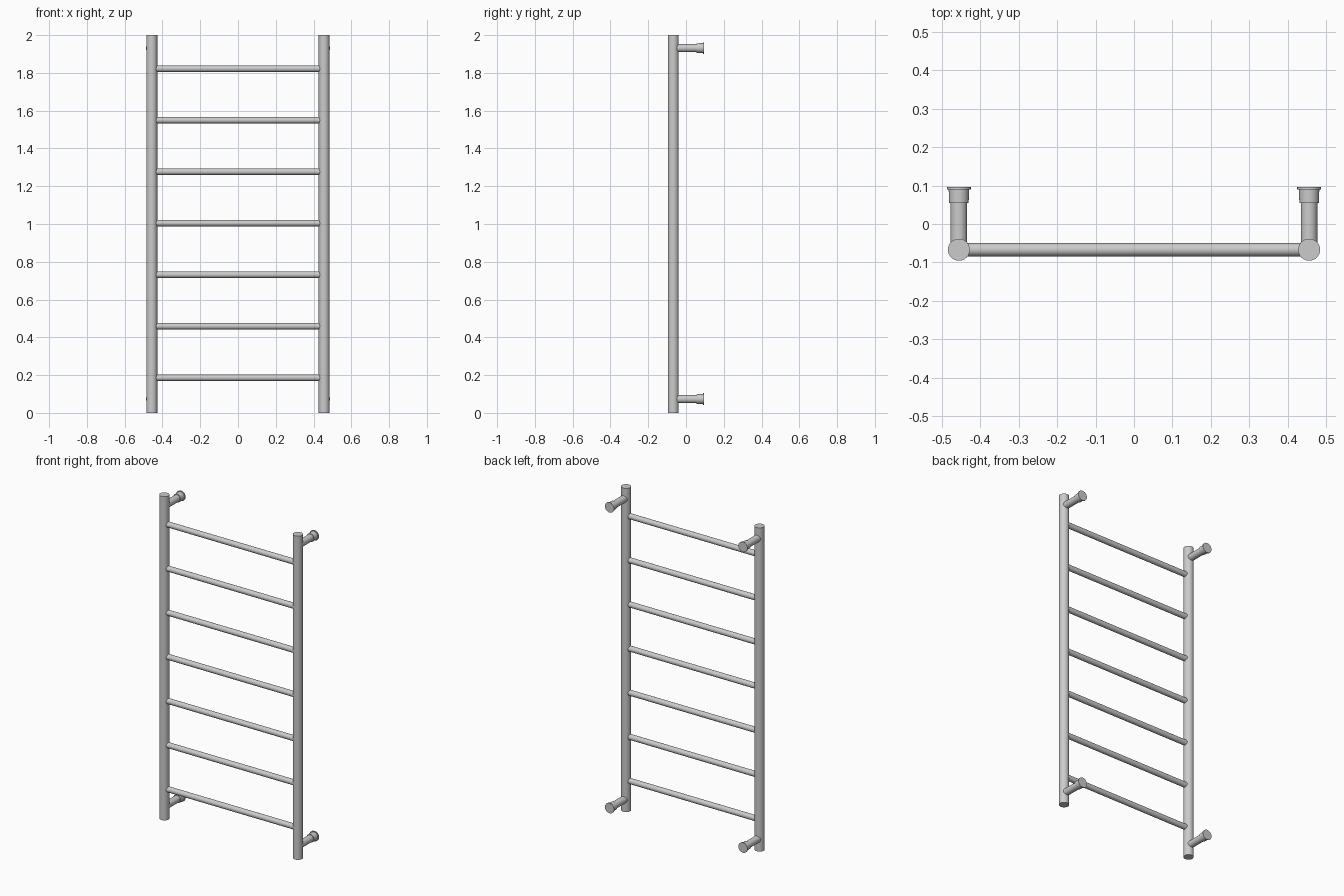
import bpy, bmesh
from math import radians
from mathutils import Matrix

if "Cube" in bpy.data.objects:
    bpy.data.objects.remove(bpy.data.objects["Cube"])

POST_X, FRAME_Y, WALL_Y = 0.456, -0.067, 0.096


def lathe(name, profile, origin, rotation, sides=48):
    """Closed solid turned from (radius, height) rings, capped at both ends."""
    bm = bmesh.new()
    circle = [Matrix.Rotation(radians(360 * i / sides), 3, 'Z').col[0] for i in range(sides)]
    rings = [[bm.verts.new((c.x * r, c.y * r, h)) for c in circle] for r, h in profile]
    for a, b in zip(rings, rings[1:]):
        for i in range(sides):
            j = (i + 1) % sides
            bm.faces.new((a[i], a[j], b[j], b[i]))
    bm.faces.new(rings[0][::-1])
    bm.faces.new(rings[-1])
    bmesh.ops.recalc_face_normals(bm, faces=bm.faces)
    bm.transform(Matrix.Translation(origin) @ rotation)
    mesh = bpy.data.meshes.new(name)
    bm.to_mesh(mesh)
    bm.free()
    obj = bpy.data.objects.new(name, mesh)
    bpy.context.collection.objects.link(obj)
    bpy.ops.object.select_all(action='DESELECT')
    obj.select_set(True)
    bpy.context.view_layer.objects.active = obj
    bpy.ops.object.shade_smooth_by_angle(angle=radians(30))
    return obj


UPRIGHT = Matrix.Identity(4)
ALONG_X = Matrix.Rotation(radians(90), 4, 'Y')
ALONG_Y = Matrix.Rotation(radians(-90), 4, 'X')

# Wall bracket: arm from the post, wider collar, thin wall flange
reach = WALL_Y - FRAME_Y
bracket = [(0.0215, 0.015), (0.0215, reach - 0.041), (0.0255, reach - 0.041),
           (0.0265, reach - 0.006), (0.031, reach - 0.006), (0.031, reach)]

for side, sx in (("left", -1), ("right", 1)):
    # Upright posts
    lathe(f"{side}_post", [(0.0285, 0), (0.0285, 2)],
          (sx * POST_X, FRAME_Y, 0), UPRIGHT)
    # Brackets near the top and bottom of each post
    for level, z in (("lower", 0.073), ("upper", 1.931)):
        lathe(f"{side}_{level}_bracket", bracket, (sx * POST_X, FRAME_Y, z), ALONG_Y)

# Seven evenly spaced rungs, ends sunk into the posts
half = POST_X - 0.01
for i in range(7):
    lathe(f"rung_{i + 1}", [(0.017, -half), (0.017, half)],
          (0, FRAME_Y, 0.186 + i * 0.2727), ALONG_X, sides=32)
